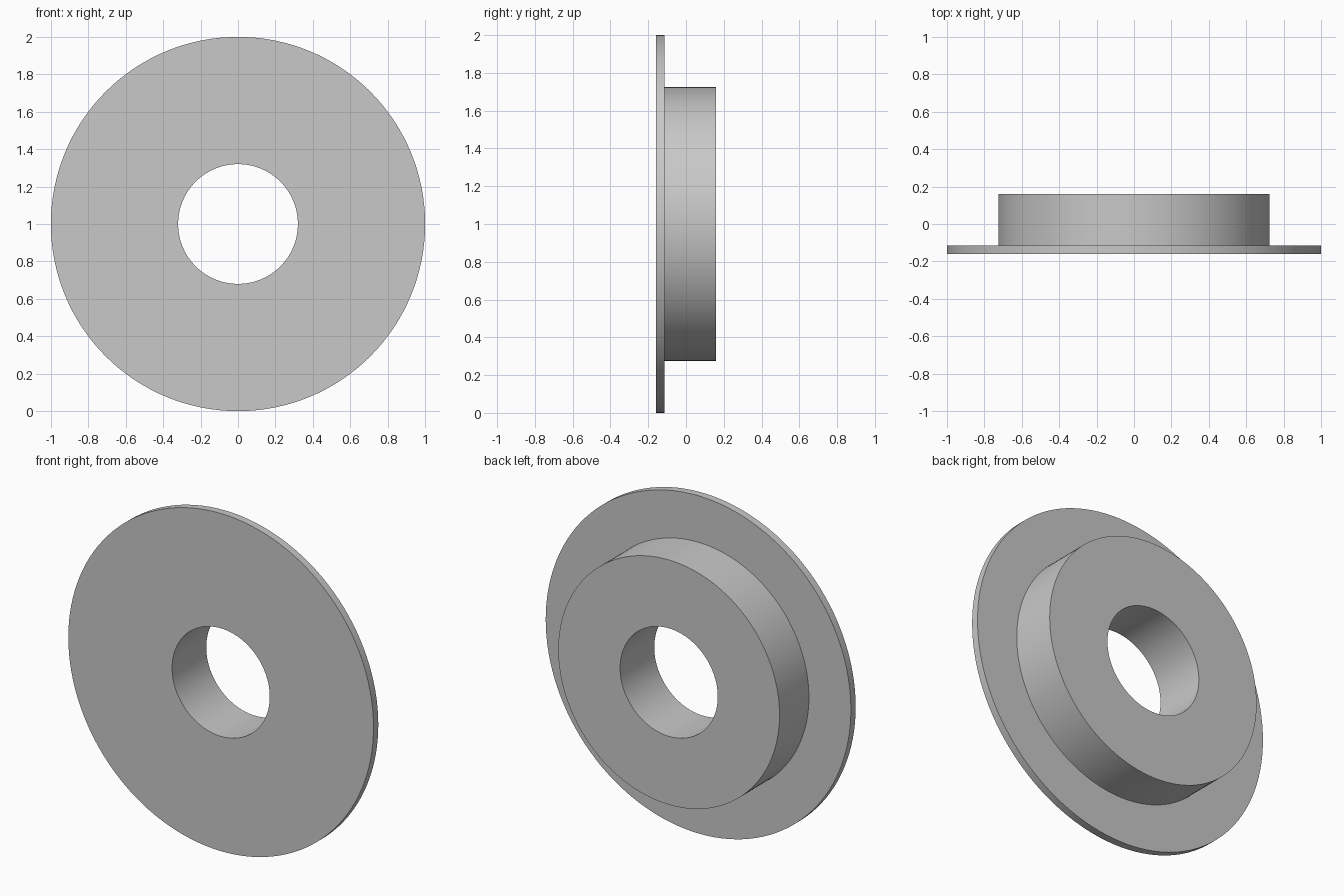
import bpy, bmesh
from math import sin, cos, tau, radians

cube = bpy.data.objects.get("Cube")
if cube:
    bpy.data.objects.remove(cube, do_unlink=True)

SEGMENTS = 128
CENTRE_Z = 1.0

# Plain grey finish
grey = bpy.data.materials.new("plain grey")
grey.use_nodes = True
colour = (0.58, 0.58, 0.58, 1)
grey.diffuse_color = colour
grey.node_tree.nodes["Principled BSDF"].inputs["Base Color"].default_value = colour


def turned_part(name, profile):
    """Revolve a closed (radius, y) profile around the y axis."""
    bm = bmesh.new()
    rings = []
    for i in range(SEGMENTS):
        a = tau * i / SEGMENTS
        rings.append([bm.verts.new((r * cos(a), y, CENTRE_Z + r * sin(a)))
                      for r, y in profile])
    n = len(profile)
    for i, ring in enumerate(rings):
        after = rings[(i + 1) % SEGMENTS]
        for j in range(n):
            k = (j + 1) % n
            bm.faces.new((ring[j], ring[k], after[k], after[j]))
    bmesh.ops.recalc_face_normals(bm, faces=bm.faces)
    mesh = bpy.data.meshes.new(name)
    bm.to_mesh(mesh)
    bm.free()
    mesh.materials.append(grey)
    part = bpy.data.objects.new(name, mesh)
    bpy.context.collection.objects.link(part)
    bpy.ops.object.select_all(action="DESELECT")
    part.select_set(True)
    bpy.context.view_layer.objects.active = part
    bpy.ops.object.shade_smooth_by_angle(angle=radians(30))
    return part


# Thin front flange, thicker rear hub and a through bore, turned as one solid
bore, hub, flange = 0.32, 0.725, 1.0
front, step, back = -0.16, -0.115, 0.16
turned_part("flanged_bushing", [
    (bore, front), (flange, front), (flange, step),
    (hub, step), (hub, back), (bore, back),
])
